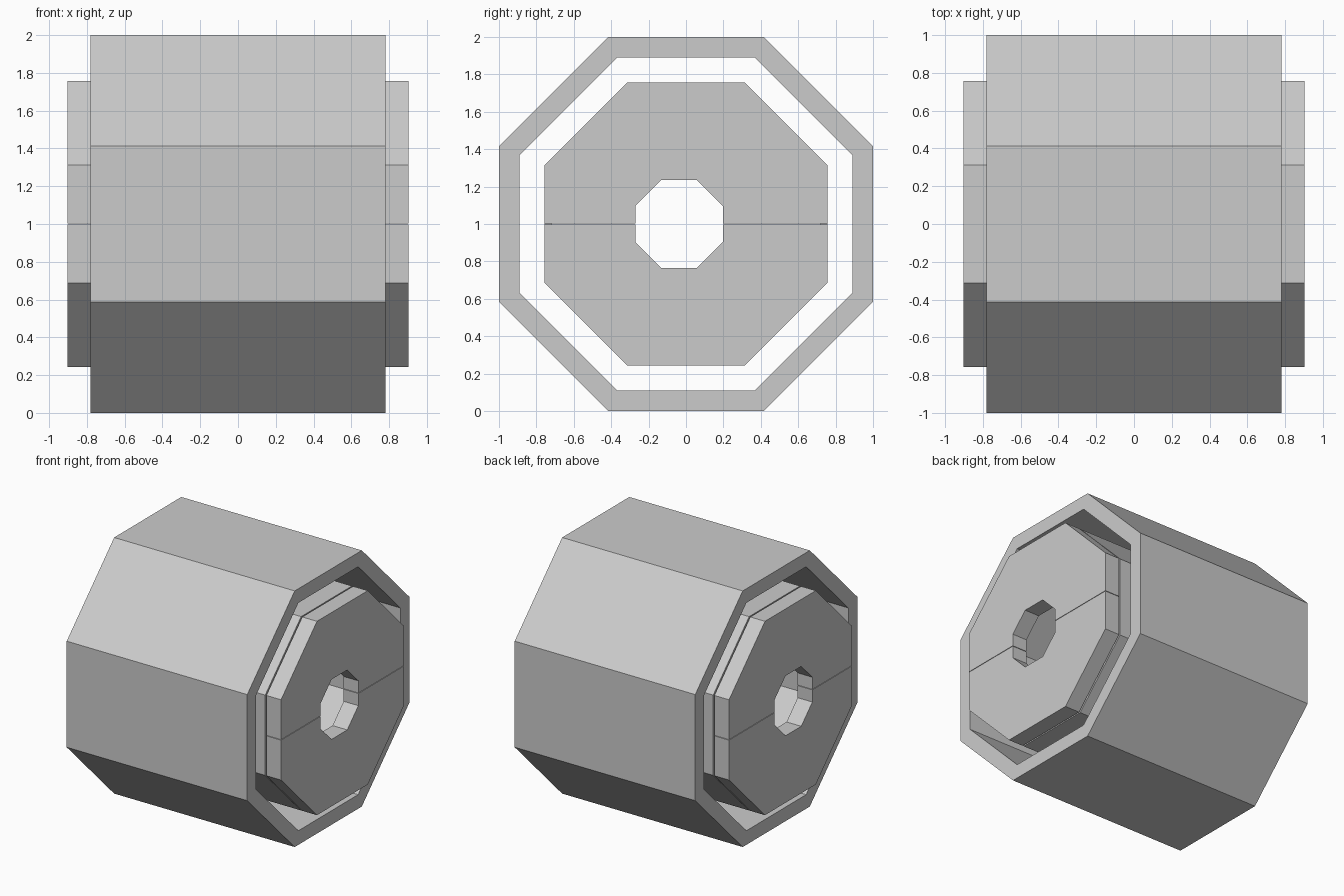
import bpy
import bmesh
from math import cos, sin, pi

if "Cube" in bpy.data.objects:
    bpy.data.objects.remove(bpy.data.objects["Cube"], do_unlink=True)

grey = bpy.data.materials.new("light_grey")
grey.use_nodes = True
colour = (0.6, 0.6, 0.6, 1)
grey.diffuse_color = colour
grey.node_tree.nodes["Principled BSDF"].inputs["Base Color"].default_value = colour

AXIS_Z = 1.0
HOLE_Y = -0.037


def octagon(apothem, shift=0.0):
    """Flat-topped octagon as (y, z) corners; the first corner is low on +y."""
    r = apothem / cos(pi / 8)
    return [(shift + r * cos(pi / 8 + i * pi / 4), AXIS_Z + r * sin(pi / 8 + i * pi / 4))
            for i in range(8)]


def make_object(name, bm):
    bmesh.ops.recalc_face_normals(bm, faces=bm.faces)
    mesh = bpy.data.meshes.new(name)
    bm.to_mesh(mesh)
    bm.free()
    mesh.materials.append(grey)
    obj = bpy.data.objects.new(name, mesh)
    bpy.context.collection.objects.link(obj)
    return obj


def tube(name, outer, inner, x0, x1):
    """Octagonal tube along x with flat rims."""
    bm = bmesh.new()
    loops = [[bm.verts.new((x, y, z)) for y, z in octagon(a)]
             for a, x in ((outer, x0), (outer, x1), (inner, x1), (inner, x0))]
    for k in range(4):
        a, b = loops[k], loops[(k + 1) % 4]
        for i in range(8):
            j = (i + 1) % 8
            bm.faces.new((a[i], a[j], b[j], b[i]))
    return make_object(name, bm)


def half_cap(name, upper, x0, x1, gap=0.004):
    """Half of an octagonal end cap, with half of the bore cut from its flat edge."""
    sign = 1 if upper else -1
    split = AXIS_Z + sign * gap / 2

    def half(points):
        kept = [p for p in points if (p[1] - AXIS_Z) * sign > 0]
        kept.sort(key=lambda p: -p[0])
        # Order the corners from +y to -y across the half
        return [(kept[0][0], split)] + kept + [(kept[-1][0], split)]

    rim = half(octagon(0.757))
    bore = half(octagon(0.234, HOLE_Y))
    bm = bmesh.new()
    face = bm.faces.new([bm.verts.new((x0, y, z)) for y, z in rim + bore[::-1]])
    out = bmesh.ops.extrude_face_region(bm, geom=[face])
    moved = [v for v in out["geom"] if isinstance(v, bmesh.types.BMVert)]
    bmesh.ops.translate(bm, verts=moved, vec=(x1 - x0, 0, 0))
    return make_object(name, bm)


# Outer shell and the loose sleeve inside it
tube("outer_shell", 1.0, 0.89, -0.78, 0.78)
tube("inner_sleeve", 0.757, 0.72, -0.765, 0.765)

# Split end caps on both sides
for side, s in (("left", 1), ("right", -1)):
    for level, upper in (("upper", True), ("lower", False)):
        half_cap(f"{side}_{level}_cap", upper, s * 0.775, s * 0.902)
